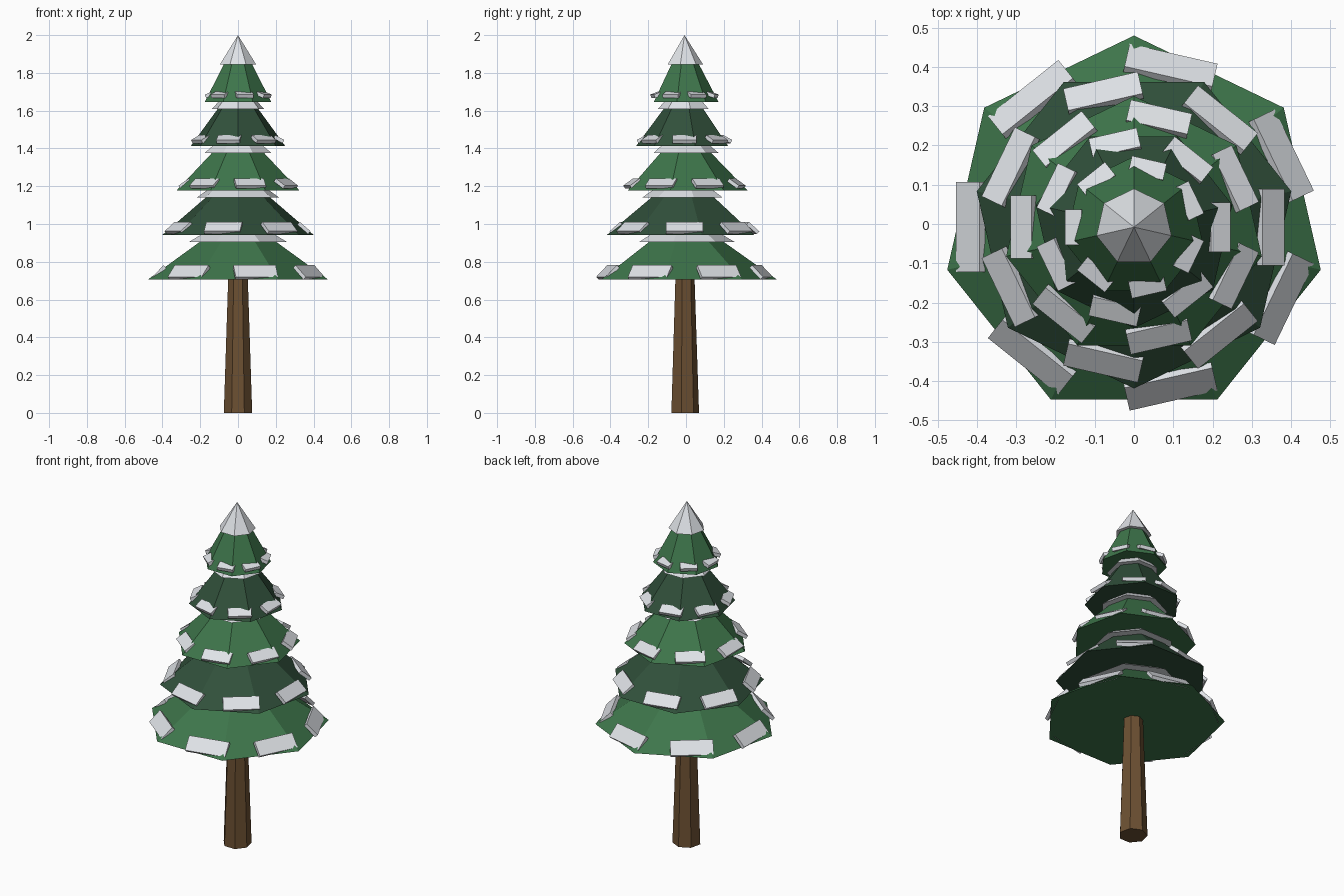
import bpy
import bmesh
from math import pi, atan2, sin, cos
from mathutils import Matrix

if "Cube" in bpy.data.objects:
    bpy.data.objects.remove(bpy.data.objects["Cube"], do_unlink=True)

SIDES = 7
STEP = 2 * pi / SIDES
AXIS_Y = -0.008


def material(name, rgb):
    mat = bpy.data.materials.new(name)
    mat.use_nodes = True
    color = (*rgb, 1.0)
    mat.diffuse_color = color
    mat.node_tree.nodes["Principled BSDF"].inputs["Base Color"].default_value = color
    return mat


bark = material("bark_brown", (0.15, 0.08, 0.032))
light_green = material("light_green", (0.048, 0.18, 0.07))
dark_green = material("dark_green", (0.03, 0.08, 0.043))
snow = material("snow_white", (0.85, 0.88, 0.92))


def add_object(name, bm, mat):
    bmesh.ops.recalc_face_normals(bm, faces=bm.faces)
    mesh = bpy.data.meshes.new(name)
    bm.to_mesh(mesh)
    bm.free()
    mesh.materials.append(mat)
    obj = bpy.data.objects.new(name, mesh)
    obj.location.y = AXIS_Y
    bpy.context.collection.objects.link(obj)
    return obj


def ring(bm, radius, z, start):
    return [bm.verts.new((radius * cos(start + i * STEP),
                          radius * sin(start + i * STEP), z)) for i in range(SIDES)]


def cone(name, radius, z, height, start, mat, top_radius=0.0):
    """Closed faceted cone, or a frustum when top_radius is given."""
    bm = bmesh.new()
    low = ring(bm, radius, z, start)
    bm.faces.new(low)
    if top_radius:
        high = ring(bm, top_radius, z + height, start)
        bm.faces.new(high)
    else:
        tip = bm.verts.new((0, 0, z + height))
    for i in range(SIDES):
        j = (i + 1) % SIDES
        if top_radius:
            bm.faces.new((low[i], low[j], high[j], high[i]))
        else:
            bm.faces.new((low[i], low[j], tip))
    return add_object(name, bm, mat)


def snow_clumps(name, radius, z, start):
    """Tilted slabs of snow resting around the rim of one tier."""
    tilt = atan2(radius, 0.47)
    width, length, thick = 0.13 * radius + 0.022, 0.45 * radius + 0.01, 0.02
    half_reach = (width * cos(tilt) + thick * sin(tilt)) / 2
    distance = 0.9 * radius + 0.014 - half_reach
    bm = bmesh.new()
    for i in range(SIDES):
        place = (Matrix.Rotation(start + i * STEP, 4, "Z")
                 @ Matrix.Translation((distance, 0, z + 0.037))
                 @ Matrix.Rotation(tilt, 4, "Y")
                 @ Matrix.Diagonal((width, length, thick, 1)))
        bmesh.ops.create_cube(bm, size=1, matrix=place)
    return add_object(name, bm, snow)


# Tapered trunk
cone("trunk", 0.077, 0, 0.75, pi / 2, bark, top_radius=0.052)

# Five tiers of branches, each turned half a step from the one below
for k in range(5):
    z = 0.707 + 0.235 * k
    radius = 0.488 - 0.077 * k
    turned = k % 2
    start = -pi / 2 if turned else pi / 2
    green = dark_green if turned else light_green
    cone(f"branch_tier_{k + 1}", radius, z, 0.345, start, green)
    cone(f"snow_cap_{k + 1}", 0.545 * radius, z + 0.198, 0.155, start, snow)
    snow_clumps(f"rim_snow_{k + 1}", radius, z, 0 if turned else pi)
